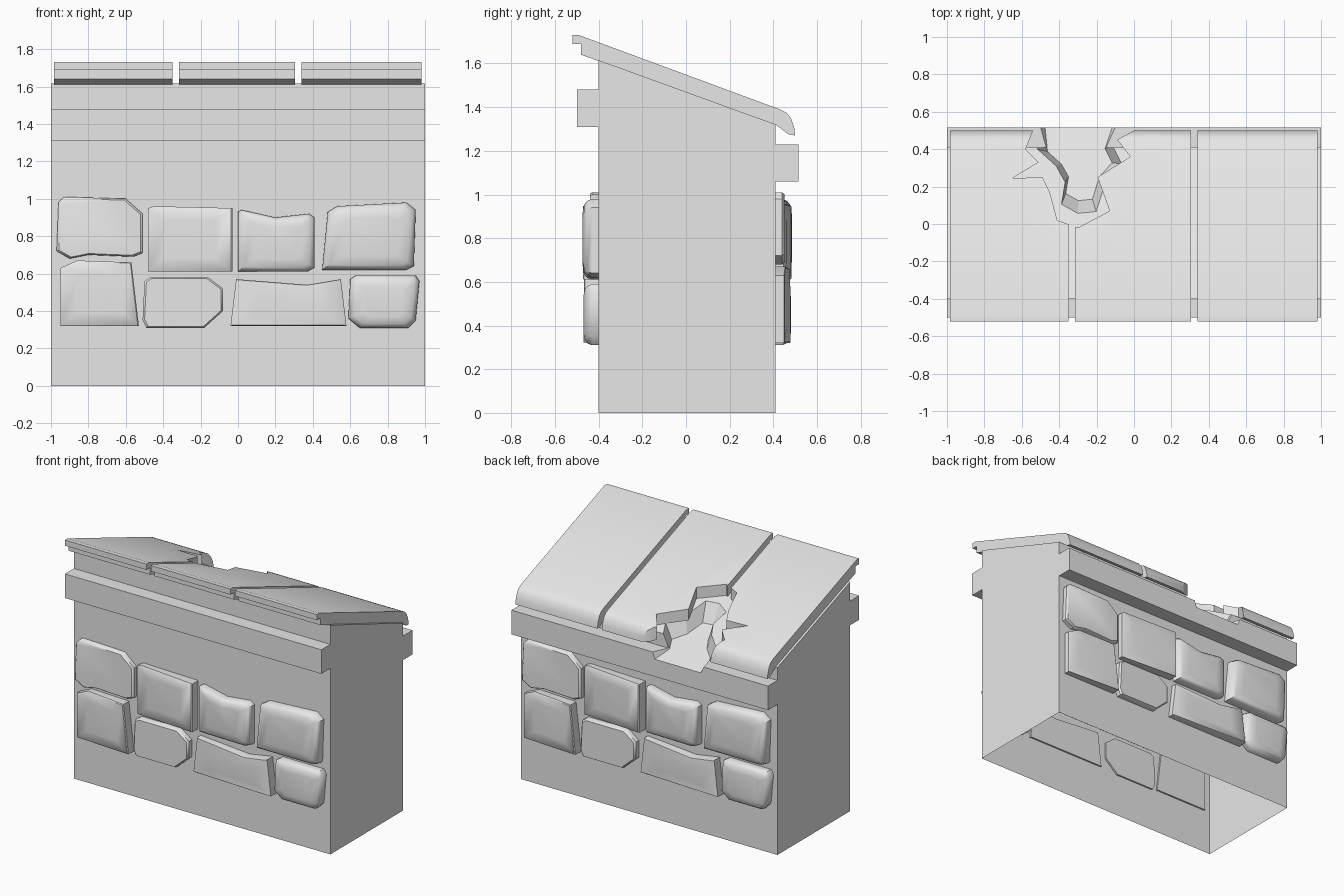
import bpy
import bmesh
import math
from mathutils import Vector

default_cube = bpy.data.objects.get("Cube")
if default_cube:
    bpy.data.objects.remove(default_cube, do_unlink=True)

# One plain stone colour
stone_grey = bpy.data.materials.new("stone_grey")
stone_grey.use_nodes = True
colour = (0.8, 0.8, 0.8, 1)
stone_grey.diffuse_color = colour
stone_grey.node_tree.nodes["Principled BSDF"].inputs["Base Color"].default_value = colour


def loft(name, rings):
    """Join equal-length rings of points into a closed solid."""
    bm = bmesh.new()
    loops = [[bm.verts.new(point) for point in ring] for ring in rings]
    for lower, upper in zip(loops, loops[1:]):
        for i in range(len(lower)):
            j = (i + 1) % len(lower)
            bm.faces.new((lower[i], lower[j], upper[j], upper[i]))
    bm.faces.new(loops[0])
    bm.faces.new(loops[-1])
    bmesh.ops.recalc_face_normals(bm, faces=bm.faces)
    mesh = bpy.data.meshes.new(name)
    bm.to_mesh(mesh)
    bm.free()
    mesh.materials.append(stone_grey)
    obj = bpy.data.objects.new(name, mesh)
    bpy.context.collection.objects.link(obj)
    return obj


def extrude_along_x(name, profile, left, right):
    """Sweep a (y, z) profile between two x positions."""
    return loft(name, [[(x, y, z) for y, z in profile] for x in (left, right)])


def rectangle(y_min, y_max, z_min, z_max):
    return [(y_min, z_min), (y_max, z_min), (y_max, z_max), (y_min, z_max)]


def carve(obj, cutter):
    """Subtract the cutter and keep the result as plain mesh."""
    modifier = obj.modifiers.new("break", "BOOLEAN")
    modifier.operation = "DIFFERENCE"
    modifier.solver = "EXACT"
    modifier.object = cutter
    depsgraph = bpy.context.evaluated_depsgraph_get()
    mesh = bpy.data.meshes.new_from_object(obj.evaluated_get(depsgraph))
    obj.modifiers.clear()
    obj.data = mesh


def smooth(obj, degrees):
    bpy.ops.object.select_all(action="DESELECT")
    obj.select_set(True)
    bpy.context.view_layer.objects.active = obj
    bpy.ops.object.shade_smooth_by_angle(angle=math.radians(degrees))


def roof_underside(y):
    return 1.47 - 0.363 * y


# Main block with sloping top, and the two ledges
front, back = -0.4, 0.41
body = extrude_along_x("body", [(front, 0), (back, 0), (back, roof_underside(back)),
                                (front, roof_underside(front))], -1, 1)
front_ledge = extrude_along_x("front_ledge", rectangle(-0.5, front, 1.31, 1.48), -1, 1)
back_ledge = extrude_along_x("back_ledge", rectangle(back, 0.515, 1.06, 1.23), -1, 1)

# Three roof slabs with a stepped front lip and a rounded back lip
slab_profile = [(-0.48, 1.64), (-0.48, 1.69), (-0.52, 1.69), (-0.52, 1.73),
                (-0.49, 1.73), (0.43, 1.39), (0.46, 1.375), (0.48, 1.35),
                (0.495, 1.31), (0.5, 1.27), (0.47, 1.275), (0.41, 1.32)]
slabs = [extrude_along_x("roof_slab", slab_profile, left, right)
         for left, right in [(-0.985, -0.35), (-0.315, 0.305), (0.34, 0.98)]]

# Jagged break through the roof slabs
break_outline = [(-0.54, 0.6), (-0.54, 0.5), (-0.58, 0.4), (-0.51, 0.33), (-0.65, 0.245),
                 (-0.49, 0.25), (-0.45, 0.17), (-0.41, 0.02), (-0.3, -0.02),
                 (-0.13, 0.07), (-0.195, 0.25), (-0.02, 0.36), (-0.09, 0.45),
                 (0, 0.5), (0, 0.6)]
roof_cutter = loft("roof_cutter", [[(x, y, z) for x, y in break_outline] for z in (1, 2)])
for slab in slabs[:2]:
    carve(slab, roof_cutter)

# Crater below the break, cut into the block and back ledge
crater_outline = [(-0.54, 0.6), (-0.52, 0.4), (-0.42, 0.31), (-0.37, 0.22), (-0.39, 0.1),
                  (-0.3, 0.05), (-0.2, 0.06), (-0.15, 0.22), (-0.06, 0.32),
                  (-0.11, 0.42), (-0.05, 0.6)]
centre = Vector((-0.29, 0.35))


def crater_ring(scale, height):
    points = [centre + (Vector(p) - centre) * scale for p in crater_outline]
    return [(p.x, p.y, roof_underside(p.y) + height) for p in points]


crater_cutter = loft("crater_cutter", [crater_ring(0.75, -0.1), crater_ring(1, 0.01),
                                       crater_ring(1, 0.3)])
for part in (body, back_ledge):
    carve(part, crater_cutter)
for cutter in (roof_cutter, crater_cutter):
    bpy.data.objects.remove(cutter, do_unlink=True)

# The block is open underneath
bm = bmesh.new()
bm.from_mesh(body.data)
floor = [face for face in bm.faces if all(v.co.z < 0.001 for v in face.verts)]
bmesh.ops.delete(bm, geom=floor, context="FACES")
bm.to_mesh(body.data)
bm.free()

for slab in slabs:
    smooth(slab, 30)

# Wall stones: each style gives (scale, share of depth) for its rings
FLAT = [(1, 0.75), (0.95, 1)]
SHARP = [(1, 0.85), (0.97, 0.93), (0.6, 1)]
PILLOW = [(1, 0.4), (0.95, 0.7), (0.85, 0.9), (0.6, 1)]

# Style, depth, sideways tilt, outline in hundredths (x, z)
stones = [
    (FLAT, 0.04, 0, [(-97, 72), (-96, 98), (-93, 101), (-60, 100), (-51, 92), (-51, 71),
                     (-56, 69), (-80, 70), (-90, 68)]),
    (SHARP, 0.06, 0.6, [(-48, 61), (-48, 95), (-45, 96), (-3, 95), (-3, 61)]),
    (PILLOW, 0.07, 0.2, [(0, 61), (0, 93), (2, 94), (20, 90), (38, 92), (41, 90), (41, 63),
                         (37, 61)]),
    (PILLOW, 0.075, 0, [(45, 62), (48, 93), (53, 96), (90, 98), (95, 94), (94, 64), (90, 62)]),
    (SHARP, 0.06, 0.5, [(-95, 32), (-95, 63), (-86, 67), (-57, 66), (-53, 32)]),
    (FLAT, 0.045, 0, [(-51, 35), (-50, 56), (-47, 58), (-16, 58), (-8, 52), (-8, 40),
                      (-18, 31), (-49, 31)]),
    (SHARP, 0.06, 0.5, [(-4, 32), (-1, 57), (37, 54), (55, 57), (58, 32)]),
    (PILLOW, 0.07, 0, [(59, 36), (60, 57), (63, 59), (95, 59), (97, 56), (95, 35), (91, 31),
                       (65, 31)]),
]


def make_stone(name, style, depth, tilt, outline, turn):
    """Build one stone; turn is 1 on the front wall and -1 on the back."""
    points = [Vector(p) / 100 for p in outline]
    xs, zs = zip(*points)
    middle = Vector(((min(xs) + max(xs)) / 2, (min(zs) + max(zs)) / 2))
    width = max(xs) - min(xs)
    wall = front if turn == 1 else back
    rings = []
    for scale, share in [(1, None)] + style:
        ring = []
        for p in points:
            q = middle + (p - middle) * scale
            lean = 1 + tilt * (q.x - middle.x) / width
            out = -0.012 if share is None else depth * share * lean
            ring.append((turn * q.x, wall - turn * out, q.y))
        rings.append(ring)
    smooth(loft(name, rings), 40)


for stone in stones:
    make_stone("front_wall_stone", *stone, 1)
    make_stone("back_wall_stone", *stone, -1)
